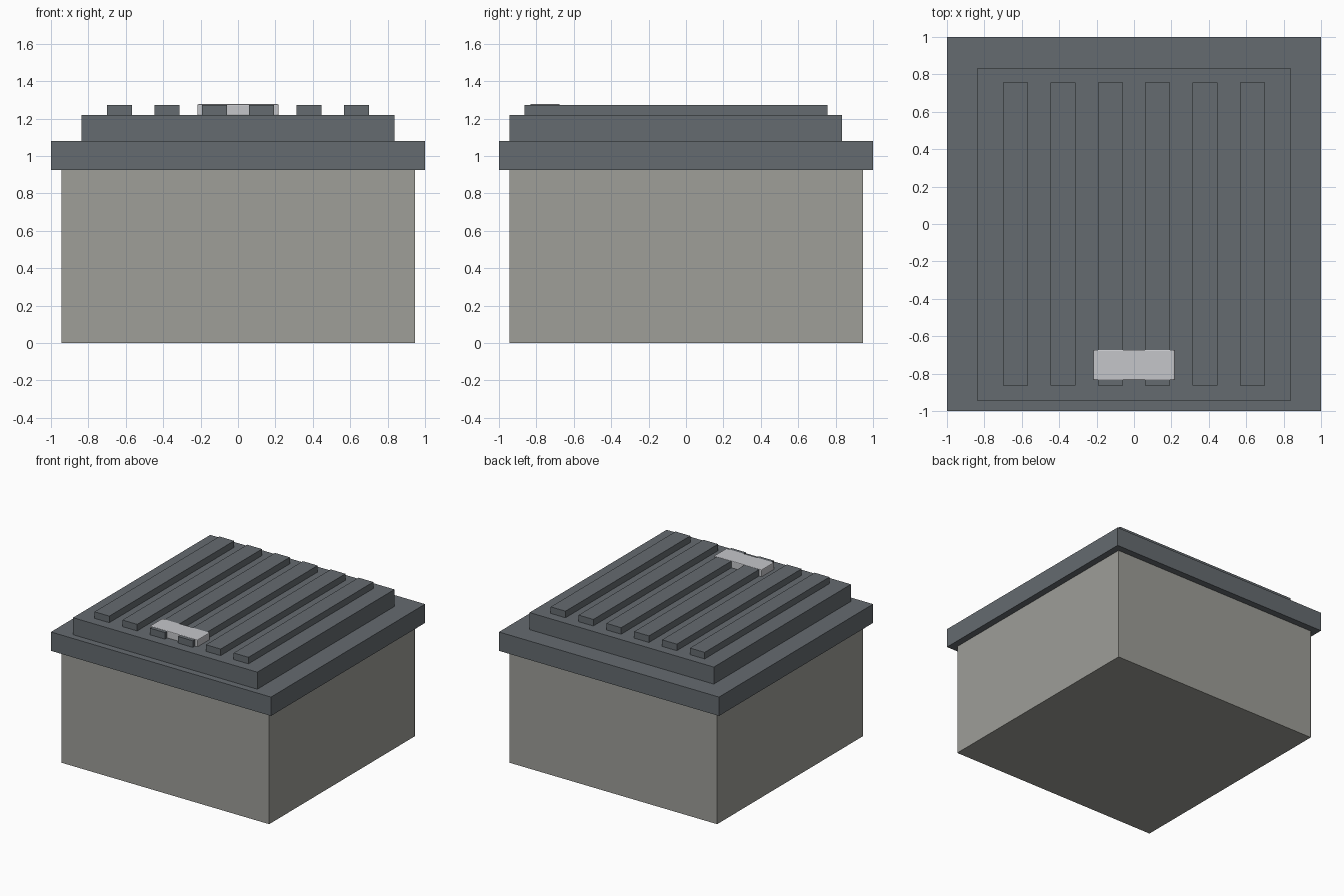
import bpy

if "Cube" in bpy.data.objects:
    bpy.data.objects.remove(bpy.data.objects["Cube"])


def material(name, rgb):
    m = bpy.data.materials.new(name)
    m.diffuse_color = (*rgb, 1)
    m.use_nodes = True
    m.node_tree.nodes["Principled BSDF"].inputs["Base Color"].default_value = m.diffuse_color
    return m


GREY = material("warm grey", (0.342, 0.342, 0.314))
SLATE = material("slate grey", (0.130, 0.147, 0.162))
METAL = material("light metal", (0.560, 0.565, 0.590))


def box(name, x, y, z, mat):
    """Box spanning the (min, max) pairs on each axis."""
    spans = (x, y, z)
    bpy.ops.mesh.primitive_cube_add(size=1, location=[(a + b) / 2 for a, b in spans])
    ob = bpy.context.object
    ob.name = name
    ob.scale = [b - a for a, b in spans]
    bpy.ops.object.transform_apply(location=False, rotation=False, scale=True)
    ob.data.materials.append(mat)
    return ob


# Container body and overhanging lid
box("body", (-0.945, 0.945), (-0.945, 0.945), (0, 0.925), GREY)
box("lid_rim", (-1, 1), (-1, 1), (0.925, 1.08), SLATE)
box("lid_panel", (-0.8375, 0.8375), (-0.945, 0.835), (1.08, 1.22), SLATE)

# Six raised ribs along the lid
for i in range(6):
    cx = (i - 2.5) * 0.253
    box(f"lid_rib_{i + 1}", (cx - 0.067, cx + 0.067), (-0.863, 0.757), (1.22, 1.274), SLATE)

# Handle across the two middle ribs, edges softened
handle = box("handle", (-0.217, 0.217), (-0.835, -0.673), (1.215, 1.277), METAL)
bevel = handle.modifiers.new("soft edges", "BEVEL")
bevel.width = 0.006
bevel.segments = 2
